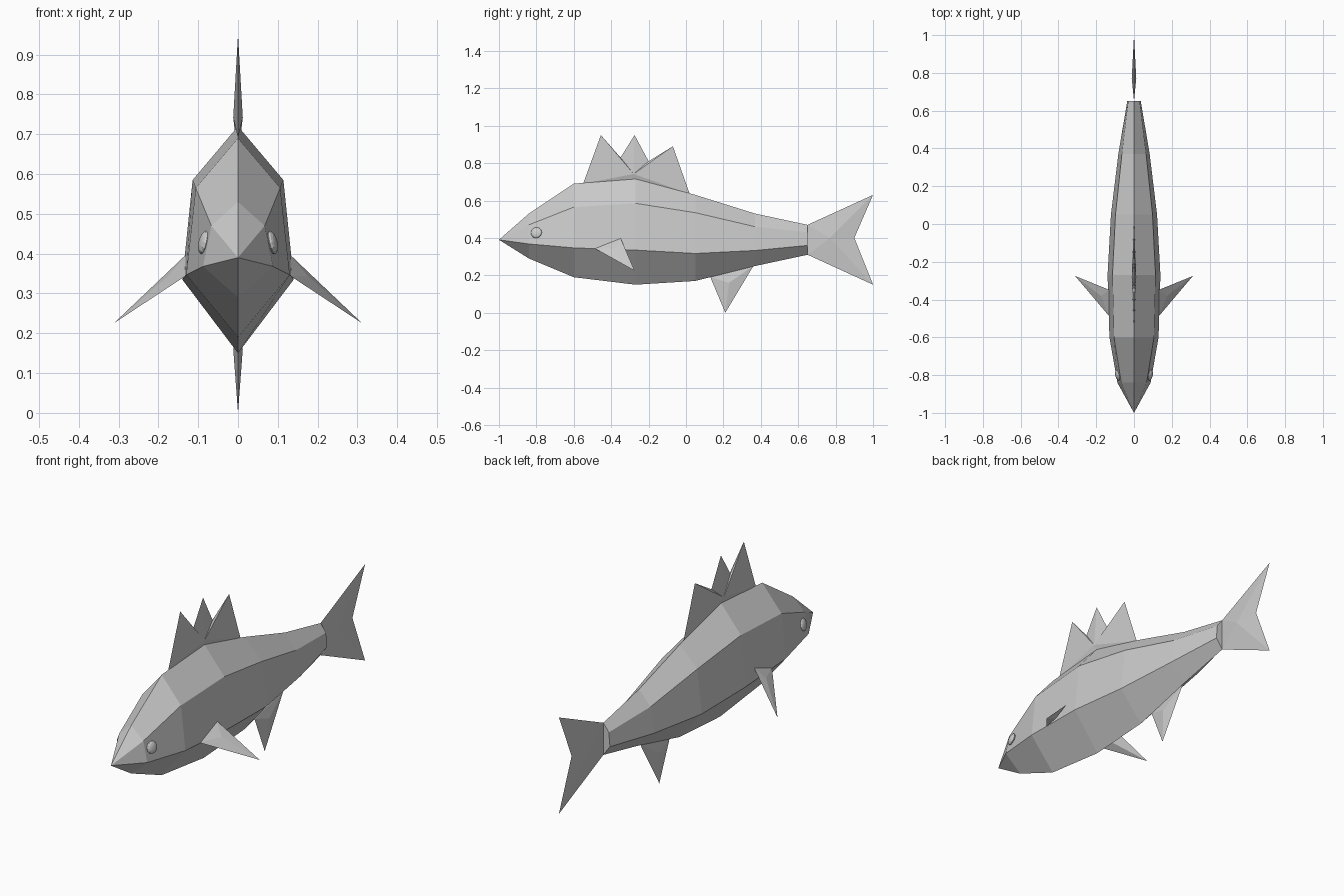
import bpy, bmesh
from mathutils import Vector

cube = bpy.data.objects.get("Cube")
if cube:
    bpy.data.objects.remove(cube)

grey = bpy.data.materials.new("plain_grey")
grey.use_nodes = True
grey.diffuse_color = (0.6, 0.6, 0.6, 1)
for node in grey.node_tree.nodes:
    if node.type == 'BSDF_PRINCIPLED':
        node.inputs["Base Color"].default_value = grey.diffuse_color


def finish(name, bm):
    bmesh.ops.recalc_face_normals(bm, faces=bm.faces)
    mesh = bpy.data.meshes.new(name)
    bm.to_mesh(mesh)
    bm.free()
    mesh.materials.append(grey)
    obj = bpy.data.objects.new(name, mesh)
    bpy.context.collection.objects.link(obj)
    return obj


def fin(name, outline, centre, bulge):
    """Thin fin: sharp outline, thickest at one inner point."""
    bm = bmesh.new()
    rim = [bm.verts.new(p) for p in outline]
    for sign in (1, -1):
        peak = bm.verts.new(Vector(centre) + sign * Vector(bulge))
        for a, b in zip(rim, rim[1:] + rim[:1]):
            bm.faces.new((a, b, peak))
    return finish(name, bm)


def flat_fin(name, profile, centre):
    return fin(name, [(0, y, z) for y, z in profile], (0, *centre), (0.012, 0, 0))


# Body sections: y, back z, shoulder x, shoulder z, side x, side z, belly z
sections = [
    (-0.84, 0.53, 0.067, 0.47, 0.088, 0.368, 0.29),
    (-0.60, 0.69, 0.106, 0.565, 0.13, 0.347, 0.19),
    (-0.27, 0.72, 0.114, 0.585, 0.14, 0.335, 0.15),
    (0.05, 0.63, 0.098, 0.535, 0.122, 0.317, 0.17),
    (0.37, 0.53, 0.064, 0.46, 0.083, 0.333, 0.25),
    (0.65, 0.47, 0.03, 0.43, 0.036, 0.36, 0.31),
]
bm = bmesh.new()
rings = []
for y, top, sx, sz, mx, mz, low in sections:
    ring = [(0, top), (sx, sz), (mx, mz), (0, low), (-mx, mz), (-sx, sz)]
    rings.append([bm.verts.new((x, y, z)) for x, z in ring])
nose = bm.verts.new((0, -1, 0.39))
for i in range(6):
    j = (i + 1) % 6
    bm.faces.new((nose, rings[0][i], rings[0][j]))
    for a, b in zip(rings, rings[1:]):
        bm.faces.new((a[i], b[i], b[j], a[j]))
bm.faces.new(rings[-1])
finish("body", bm)

# Fins on the centre line
flat_fin("dorsal_fin",
         [(-0.55, 0.69), (-0.455, 0.95), (-0.35, 0.83), (-0.275, 0.95),
          (-0.2, 0.81), (-0.07, 0.89), (0.02, 0.635), (-0.27, 0.70)], (-0.28, 0.742))
flat_fin("tail_fin",
         [(0.65, 0.47), (1, 0.63), (0.9, 0.4), (1, 0.15), (0.65, 0.31)], (0.77, 0.4))
flat_fin("anal_fin", [(0.13, 0.19), (0.21, 0), (0.36, 0.25)], (0.23, 0.16))

# Paired fins and eyes
for side, s in (("left", 1), ("right", -1)):
    fin(side + "_pectoral_fin",
        [(s * 0.13, -0.49, 0.345), (s * 0.128, -0.35, 0.4), (s * 0.312, -0.275, 0.225)],
        (s * 0.17, -0.38, 0.335), (s * 0.006, 0, 0.008))
    bm = bmesh.new()
    bmesh.ops.create_uvsphere(bm, u_segments=12, v_segments=8, radius=0.03)
    bmesh.ops.scale(bm, vec=(1, 1, 0.4), verts=bm.verts)
    eye = finish(side + "_eye", bm)
    eye.location = (s * 0.086, -0.8, 0.428)
    eye.rotation_mode = 'QUATERNION'
    eye.rotation_quaternion = Vector((s, -0.22, 0.24)).to_track_quat('Z', 'Y')
